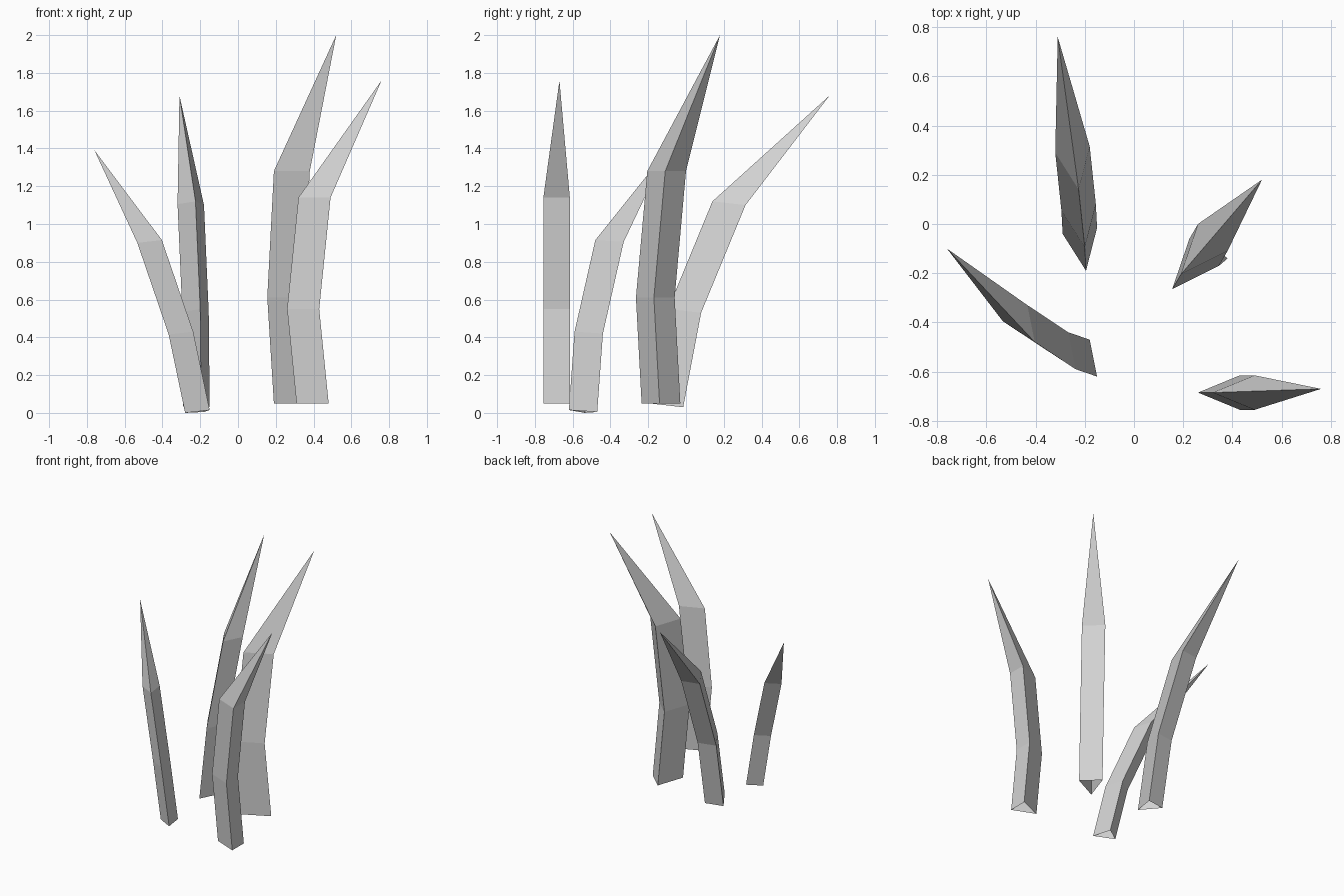
import bpy
import bmesh
from mathutils import Vector

cube = bpy.data.objects.get("Cube")
if cube:
    bpy.data.objects.remove(cube, do_unlink=True)

grey = bpy.data.materials.new("plain_grey")
grey.use_nodes = True
colour = (0.65, 0.65, 0.65, 1)
grey.diffuse_color = colour
grey.node_tree.nodes["Principled BSDF"].inputs["Base Color"].default_value = colour


def make_blade(name, section, ridge, tip):
    """Sweep a triangular section along a ridge line and close it to a point."""
    bm = bmesh.new()
    corners = [Vector((0, 0, 0))] + [Vector(offset) for offset in section]
    rings = [[bm.verts.new(Vector(point) + corner) for corner in corners]
             for point in ridge]
    point = bm.verts.new(tip)

    # Three sides per segment; the foot stays open
    for side in range(3):
        following = (side + 1) % 3
        for lower, upper in zip(rings, rings[1:]):
            bm.faces.new((lower[side], lower[following],
                          upper[following], upper[side]))
        bm.faces.new((rings[-1][side], rings[-1][following], point))
    bmesh.ops.recalc_face_normals(bm, faces=bm.faces)

    mesh = bpy.data.meshes.new(name)
    bm.to_mesh(mesh)
    bm.free()
    mesh.materials.append(grey)
    blade = bpy.data.objects.new(name, mesh)
    bpy.context.collection.objects.link(blade)
    return blade


# Tallest blade, upright and leaning to the back left
make_blade(
    "tall_blade",
    section=[(0.19, 0.095, 0), (0.07, 0.205, 0)],
    ridge=[(0.19, -0.235, 0.05), (0.155, -0.265, 0.61), (0.19, -0.205, 1.28)],
    tip=(0.52, 0.18, 2))

# Front blade bending to the left
make_blade(
    "front_left_blade",
    section=[(0.17, -0.07, 0), (0.17, 0.07, 0)],
    ridge=[(0.31, -0.685, 0.05), (0.26, -0.685, 0.55), (0.32, -0.685, 1.14)],
    tip=(0.76, -0.67, 1.76))

# Back blade bending to the rear
make_blade(
    "back_blade",
    section=[(0.045, 0.175, -0.02), (-0.095, 0.15, -0.015)],
    ridge=[(-0.195, -0.19, 0.05), (-0.2, -0.095, 0.55), (-0.225, 0.14, 1.12)],
    tip=(-0.31, 0.76, 1.68))

# Short blade bending to the right
make_blade(
    "short_blade",
    section=[(0.13, -0.085, 0.015), (0.1, 0.065, 0.005)],
    ridge=[(-0.28, -0.535, 0), (-0.367, -0.505, 0.415), (-0.533, -0.395, 0.9)],
    tip=(-0.76, -0.1, 1.39))
